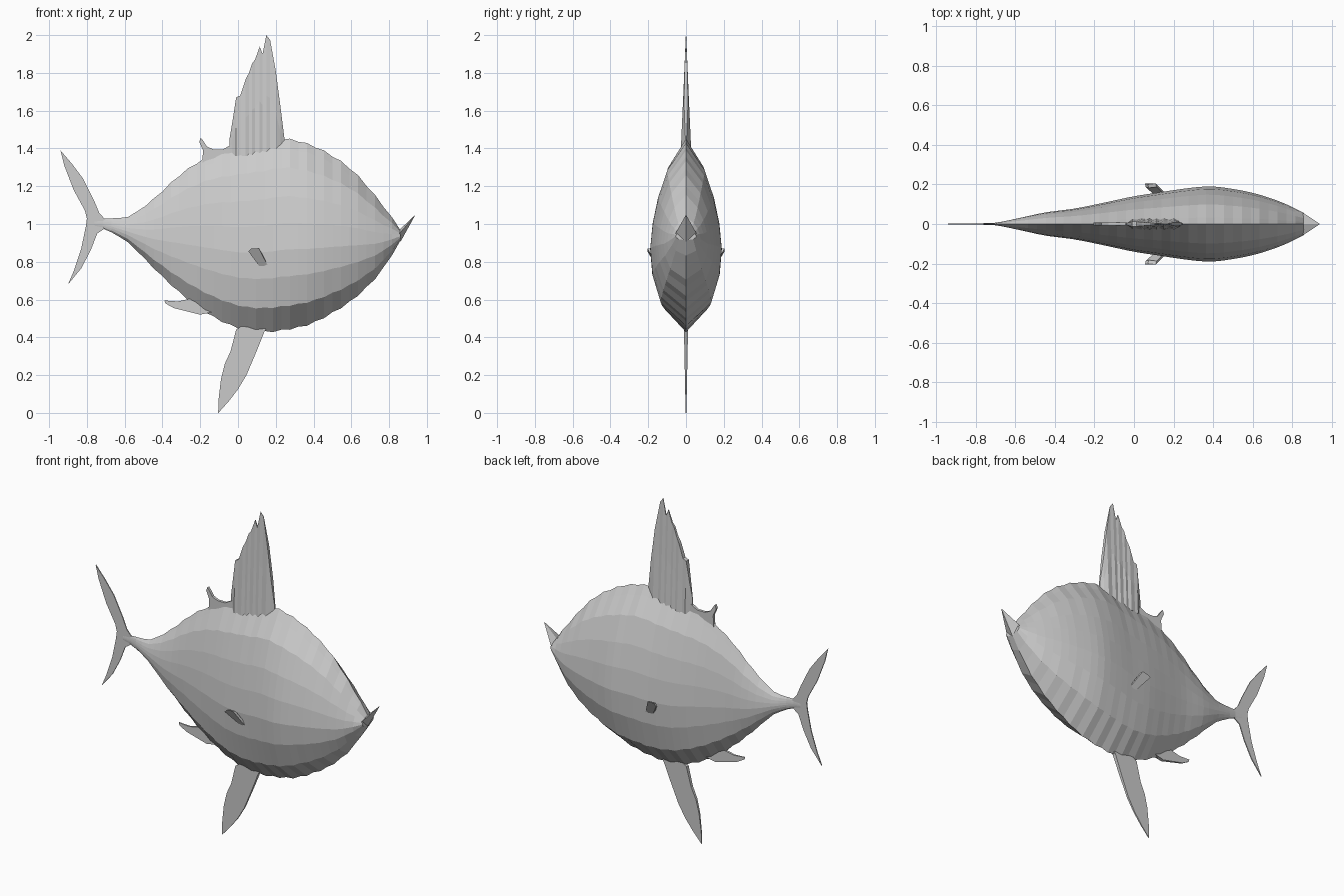
import bpy, bmesh
from mathutils import Vector

def make(name, verts, faces):
    me = bpy.data.meshes.new(name)
    me.from_pydata(verts, [], faces)
    bm = bmesh.new()
    bm.from_mesh(me)
    bmesh.ops.remove_doubles(bm, verts=bm.verts, dist=0.0002)
    bmesh.ops.recalc_face_normals(bm, faces=bm.faces)
    bm.to_mesh(me)
    bm.free()
    ob = bpy.data.objects.new(name, me)
    bpy.context.collection.objects.link(ob)
    return ob

def plate(name, outline, thick):
    """Thin fin in the xz plane; thick(x, z) gives the half thickness."""
    n = len(outline)
    v = [(x, s * thick(x, z), z) for s in (-1, 1) for x, z in outline]
    f = [tuple(range(n)), tuple(range(n, 2 * n))]
    f += [(i, (i + 1) % n, n + (i + 1) % n, n + i) for i in range(n)]
    return make(name, v, f)

def spline(rows, x):
    """Catmull-Rom style lookup of a station table by x."""
    i = max(k for k in range(len(rows) - 1) if rows[k][0] <= x + 1e-6)
    a, b = rows[i], rows[i + 1]
    p, q = rows[max(i - 1, 0)], rows[min(i + 2, len(rows) - 1)]
    h = b[0] - a[0]
    t = (x - a[0]) / h
    out = []
    for c in range(1, 4):
        m0 = (b[c] - p[c]) / (b[0] - p[0]) * h
        m1 = (q[c] - a[c]) / (q[0] - a[0]) * h
        out.append((2*t**3 - 3*t**2 + 1) * a[c] + (t**3 - 2*t**2 + t) * m0
                   + (3*t**2 - 2*t**3) * b[c] + (t**3 - t**2) * m1)
    return out

# Body stations: x, bottom z, top z, half width
stations = [(-0.76, 0.985, 1.025, 0.004), (-0.70, 0.97, 1.03, 0.006), (-0.58, 0.90, 1.04, 0.03),
            (-0.45, 0.77, 1.13, 0.058), (-0.30, 0.63, 1.265, 0.078), (-0.15, 0.52, 1.36, 0.108),
            (0.0, 0.45, 1.405, 0.14), (0.13, 0.43, 1.43, 0.16), (0.25, 0.44, 1.45, 0.178),
            (0.38, 0.47, 1.42, 0.19), (0.50, 0.53, 1.36, 0.177), (0.62, 0.61, 1.27, 0.152),
            (0.75, 0.74, 1.12, 0.108), (0.86, 0.91, 0.97, 0.055)]
# Half section: height fraction, width fraction (keeled belly, pointed back)
section = [(0, 0), (0.125, 0.70), (0.28, 0.94), (0.42, 1), (0.56, 0.93),
           (0.70, 0.78), (0.85, 0.52), (0.95, 0.17), (1, 0)]
ring = section + [(h, -w) for h, w in section[-2:0:-1]]
N, COUNT = len(ring), 36
verts, faces = [], []
for k in range(COUNT + 1):
    x = -0.76 + 1.62 * k / COUNT
    lo, hi, w = spline(stations, x)
    bump = (0.004 if k % 2 else -0.004) * min(1, w / 0.08)
    lo, hi = lo - bump, hi + bump
    verts += [(x, w * b, lo + (hi - lo) * a) for a, b in ring]
for k in range(COUNT):
    for j in range(N):
        a, b = k * N + j, k * N + (j + 1) % N
        faces.append((a, b, b + N, a + N))
faces += [tuple(range(N)), tuple(range(COUNT * N, COUNT * N + N))]
make("body", verts, faces)

# Upturned lower jaw
make("lower_jaw", [(0.94, 0, 1.05), (0.855, -0.056, 0.95), (0.855, 0.056, 0.95),
                   (0.86, 0, 0.905), (0.85, 0, 0.965)],
     [(0, 1, 3), (0, 3, 2), (0, 4, 1), (0, 2, 4), (1, 4, 2, 3)])

# Tall dorsal fin: pleated rays tapering to a ragged edge
rays = [(-0.045, 1.45), (-0.03, 1.54), (-0.01, 1.67), (0.012, 1.68), (0.04, 1.765), (0.058, 1.80),
        (0.075, 1.85), (0.09, 1.87), (0.115, 1.94), (0.13, 1.90), (0.15, 2.0),
        (0.17, 1.975), (0.20, 1.81), (0.225, 1.62), (0.245, 1.46)]
verts, faces = [], []
n = len(rays)
for i, (x, z) in enumerate(rays):
    edge = min(1, 6 * i / (n - 1), 8 * (n - 1 - i) / (n - 1) + 0.15)
    pleat = 0.8 if i % 2 else 1.0
    for zz in (1.36, (1.36 + z) / 2, z):
        w = max(0.001, 0.028 * (2.0 - zz) / 0.62 * edge * pleat)
        verts += [(x, -w, zz), (x, w, zz)]
for i in range(n - 1):
    a, b = i * 6, i * 6 + 6
    for p, q in ((0, 2), (2, 4), (4, 5), (5, 3), (3, 1), (1, 0)):
        faces.append((a + p, b + p, b + q, a + q))
for a in (0, (n - 1) * 6):
    faces.append((a, a + 2, a + 4, a + 5, a + 3, a + 1))
make("dorsal_fin", verts, faces)

# Remaining centre-line fins
plate("rear_dorsal_fin", [(-0.19, 1.31), (-0.185, 1.39), (-0.205, 1.435), (-0.197, 1.457),
      (-0.18, 1.435), (-0.165, 1.41), (-0.13, 1.395), (-0.08, 1.395), (-0.035, 1.42), (-0.03, 1.37)],
      lambda x, z: 0.008)
plate("anal_fin", [(0.16, 0.46), (0.14, 0.43), (0.10, 0.33), (0.045, 0.20), (0.0, 0.125),
      (-0.05, 0.06), (-0.095, 0.01), (-0.105, 0.0), (-0.103, 0.07), (-0.09, 0.18), (-0.07, 0.26),
      (-0.04, 0.325), (-0.02, 0.40), (-0.01, 0.44), (0.02, 0.46)],
      lambda x, z: 0.002 + 0.02 * z)
plate("rear_belly_fin", [(-0.13, 0.535), (-0.20, 0.52), (-0.26, 0.535), (-0.34, 0.555),
      (-0.385, 0.58), (-0.39, 0.595), (-0.32, 0.59), (-0.25, 0.605), (-0.20, 0.60)],
      lambda x, z: max(0.002, 0.012 + (x + 0.13) * 0.035))
plate("tail_fin", [(-0.70, 1.02), (-0.735, 1.06), (-0.76, 1.12), (-0.82, 1.24), (-0.88, 1.32),
      (-0.94, 1.39), (-0.92, 1.31), (-0.87, 1.18), (-0.81, 1.07), (-0.80, 1.03), (-0.805, 0.99),
      (-0.83, 0.87), (-0.87, 0.75), (-0.90, 0.68), (-0.83, 0.765), (-0.78, 0.86),
      (-0.745, 0.95), (-0.70, 0.98)], lambda x, z: 0.003)

# Paired pectoral fins, flaring out and back
side = [(0.125, 0.14, 0.76), (0.16, 0.145, 0.76), (0.155, 0.16, 0.785), (0.11, 0.205, 0.872),
        (0.07, 0.20, 0.87), (0.055, 0.205, 0.855)]
off = Vector((0.004, -0.018, -0.004))
for s, name in ((1, "pectoral_fin_left"), (-1, "pectoral_fin_right")):
    pts = [Vector(p) for p in side] + [Vector(p) + off for p in side]
    v = [(p.x, s * p.y, p.z) for p in pts]
    f = [tuple(range(6)), tuple(range(6, 12))]
    f += [(i, (i + 1) % 6, 6 + (i + 1) % 6, 6 + i) for i in range(6)]
    make(name, v, f)
